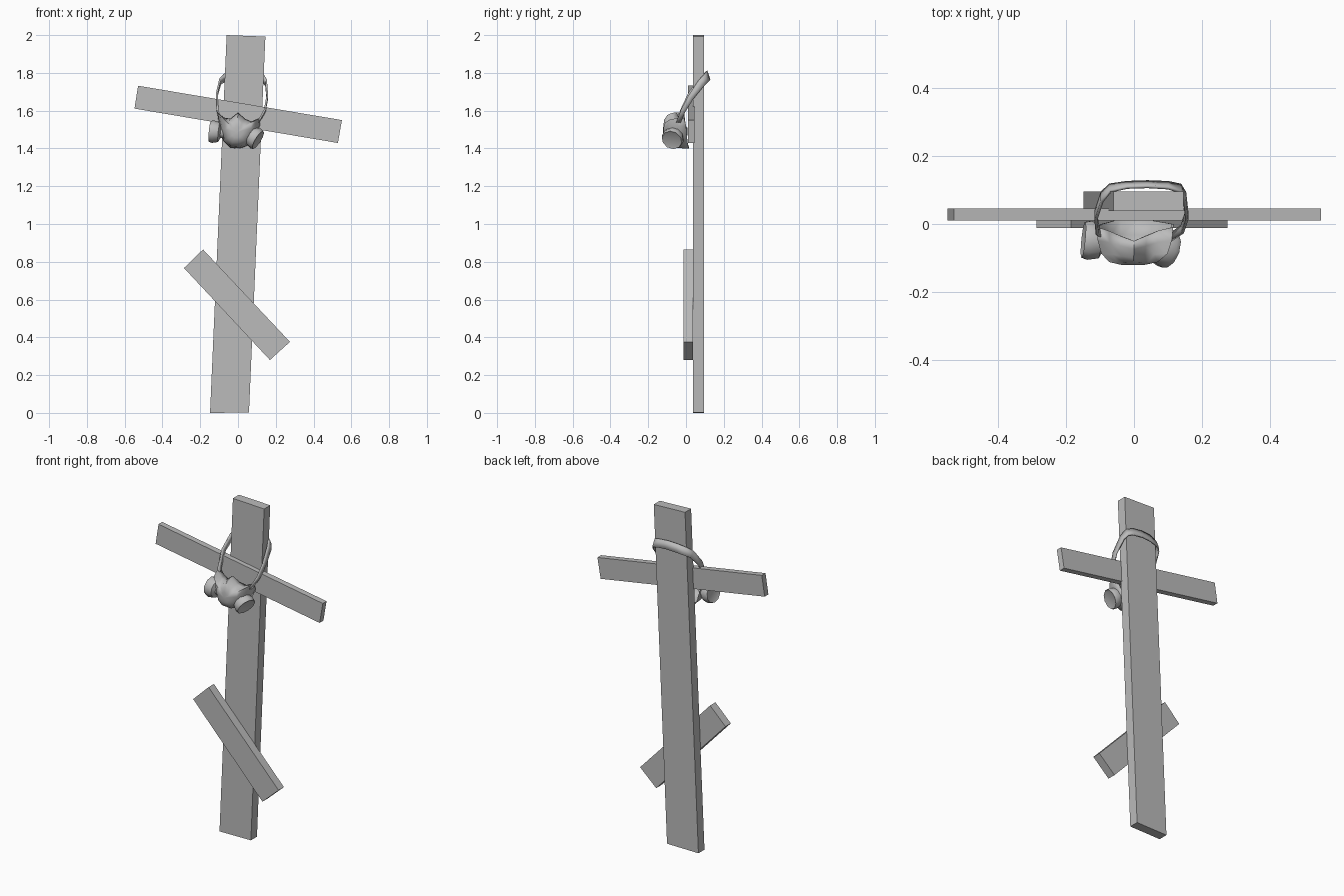
import bpy, bmesh, math
from mathutils import Vector

cube = bpy.data.objects.get("Cube")
if cube:
    bpy.data.objects.remove(cube, do_unlink=True)

grey = bpy.data.materials.new("plain grey")
grey.use_nodes = True
grey.diffuse_color = (0.5, 0.5, 0.5, 1)
grey.node_tree.nodes["Principled BSDF"].inputs["Base Color"].default_value = (0.5, 0.5, 0.5, 1)


def finish(name, bm, smooth=None, thickness=0):
    """Turn a bmesh into a named object, optionally thickened and smoothed."""
    bmesh.ops.recalc_face_normals(bm, faces=bm.faces)
    mesh = bpy.data.meshes.new(name)
    bm.to_mesh(mesh)
    bm.free()
    mesh.materials.append(grey)
    obj = bpy.data.objects.new(name, mesh)
    bpy.context.collection.objects.link(obj)
    if smooth:
        bpy.ops.object.select_all(action='DESELECT')
        obj.select_set(True)
        bpy.context.view_layer.objects.active = obj
        bpy.ops.object.shade_smooth_by_angle(angle=math.radians(smooth))
    if thickness:
        mod = obj.modifiers.new("thickness", 'SOLIDIFY')
        mod.thickness = thickness
        mod.offset = 0
    return obj


def plank(name, corners, y0, y1):
    """Board with a four-cornered front outline, between two depths."""
    bm = bmesh.new()
    front = bm.faces.new([bm.verts.new((x, y0, z)) for x, z in corners])
    ext = bmesh.ops.extrude_face_region(bm, geom=[front], use_keep_orig=True)
    moved = [g for g in ext["geom"] if isinstance(g, bmesh.types.BMVert)]
    bmesh.ops.translate(bm, verts=moved, vec=(0, y1 - y0, 0))
    finish(name, bm)


def bridge(bm, a, b, closed=True):
    n = len(a)
    for i in range(n if closed else n - 1):
        j = (i + 1) % n
        bm.faces.new((a[i], a[j], b[j], b[i]))


# Wooden boards
plank("upright_post", [(-0.148, 0), (0.058, 0.002), (0.145, 1.992), (-0.06, 2.0)], 0.038, 0.095)
plank("crossbar", [(-0.548, 1.611), (0.529, 1.429), (0.55, 1.55), (-0.529, 1.732)], 0.01, 0.045)
plank("slanted_board", [(-0.286, 0.767), (0.169, 0.28), (0.275, 0.376), (-0.185, 0.865)], -0.012, 0.038)

# Mask cup: rim outline drawn forward into a blunt dome
rim = [(0, -0.05, 1.588), (0.035, -0.035, 1.555), (0.07, -0.02, 1.54), (0.113, -0.01, 1.56),
       (0.113, 0, 1.52), (0.085, 0.005, 1.46), (0.055, 0.01, 1.418), (0.01, 0.015, 1.402),
       (-0.04, 0.015, 1.405), (-0.075, 0.005, 1.44), (-0.095, 0, 1.51), (-0.108, -0.01, 1.59),
       (-0.075, -0.02, 1.56), (-0.04, -0.035, 1.555)]
tip = Vector((-0.008, -0.118, 1.485))
bm = bmesh.new()
rings = []
for scale, depth in ((1, 0), (0.97, 0.35), (0.87, 0.7), (0.64, 0.92), (0.33, 0.99)):
    ring = []
    for p in rim:
        off = Vector(p) - tip
        ring.append(bm.verts.new(tip + Vector((off.x * scale, off.y * (1 - depth), off.z * scale))))
    rings.append(ring)
for a, b in zip(rings, rings[1:]):
    bridge(bm, a, b)
nose = bm.verts.new(tip)
for i, v in enumerate(rings[-1]):
    bm.faces.new((v, rings[-1][(i + 1) % len(rim)], nose))
finish("mask_cup", bm, 60, 0.006)


# Filter canisters: a turned profile along a tilted axis
def canister(name, start, axis, length):
    profile = [(0, 0.026), (0.3, 0.03), (0.42, 0.052), (0.8, 0.06), (1, 0.055), (0.95, 0.044)]
    axis = Vector(axis).normalized()
    u = axis.cross(Vector((0, 0, 1))).normalized()
    w = axis.cross(u)
    bm = bmesh.new()
    rings = []
    for t, r in profile:
        rings.append([bm.verts.new(Vector(start) + axis * t * length
                                   + (u * math.cos(a) + w * math.sin(a)) * r)
                      for a in (math.tau * (i + 0.5) / 10 for i in range(10))])
    for a, b in zip(rings, rings[1:]):
        bridge(bm, a, b)
    bm.faces.new(rings[0])
    bm.faces.new(rings[-1])
    finish(name, bm, 40)


canister("right_filter", (-0.065, -0.055, 1.482), (-0.98, 0.1, 0.1), 0.085)
canister("left_filter", (0.045, -0.055, 1.482), (0.82, -0.27, -0.5), 0.075)

# Head strap: a flat band looped behind the post (x, y, z, width, lean of the band)
path = [(-0.085, -0.05, 1.52, 0.022, 25), (-0.108, -0.018, 1.60, 0.026, 25),
        (-0.112, 0.025, 1.685, 0.032, 35), (-0.094, 0.08, 1.755, 0.042, 50),
        (-0.07, 0.106, 1.775, 0.046, 65), (-0.02, 0.115, 1.785, 0.048, 72),
        (0.04, 0.117, 1.788, 0.048, 72), (0.10, 0.114, 1.782, 0.048, 70),
        (0.135, 0.105, 1.77, 0.046, 62), (0.149, 0.08, 1.745, 0.042, 50),
        (0.155, 0.025, 1.67, 0.032, 35), (0.142, -0.015, 1.60, 0.026, 25),
        (0.10, -0.045, 1.525, 0.022, 25)]
bm = bmesh.new()
edges = [[], []]
for x, y, z, width, lean in path:
    a = math.radians(lean)
    half = Vector((0, -math.cos(a), math.sin(a))) * width / 2
    edges[0].append(bm.verts.new(Vector((x, y, z)) - half))
    edges[1].append(bm.verts.new(Vector((x, y, z)) + half))
bridge(bm, edges[0], edges[1], closed=False)
finish("head_strap", bm, 50, 0.009)
